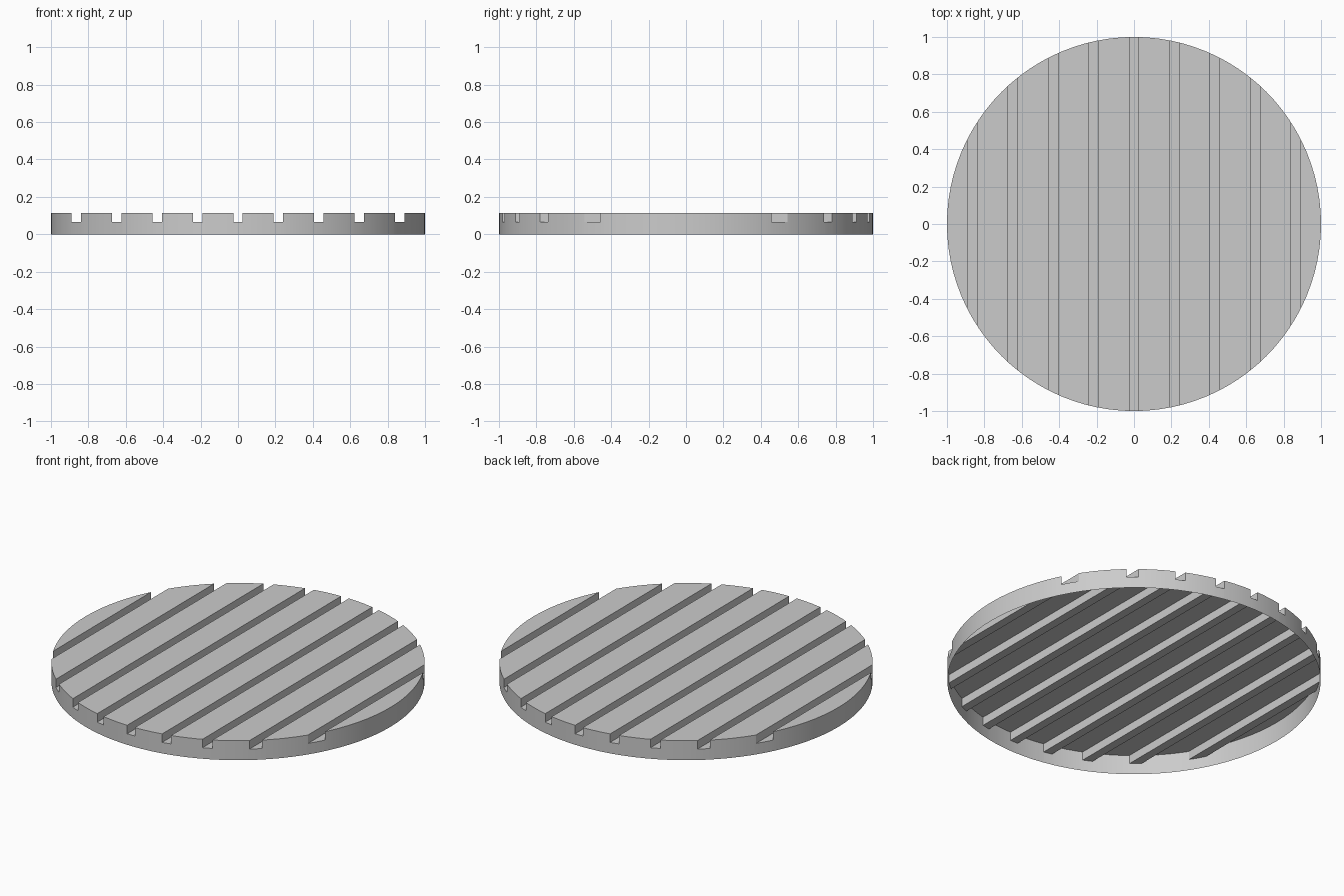
import bpy, bmesh
from mathutils import Vector

cube = bpy.data.objects.get("Cube")
if cube:
    bpy.data.objects.remove(cube, do_unlink=True)

RADIUS, TOP, FLOOR = 1.0, 0.115, 0.065
PITCH, HALF_WIDTH = 0.216, 0.025
centres = [i * PITCH for i in range(-4, 5)]

grey = bpy.data.materials.new("light grey")
grey.use_nodes = True
grey.diffuse_color = (0.6, 0.6, 0.6, 1)
grey.node_tree.nodes["Principled BSDF"].inputs["Base Color"].default_value = (0.6, 0.6, 0.6, 1)


def in_groove(face):
    x = face.calc_center_median().x
    return any(abs(x - c) < HALF_WIDTH for c in centres)


def drop(bm, edges, z):
    """Extrude edges vertically to height z as walls."""
    out = bmesh.ops.extrude_edge_only(bm, edges=edges)
    for v in out["geom"]:
        if isinstance(v, bmesh.types.BMVert):
            v.co.z = z


# Round deck cut into strips along the groove edges
bm = bmesh.new()
bmesh.ops.create_circle(bm, cap_ends=True, radius=RADIUS, segments=96)
for c in centres:
    for x in (c - HALF_WIDTH, c + HALF_WIDTH):
        bmesh.ops.bisect_plane(bm, geom=bm.verts[:] + bm.edges[:] + bm.faces[:],
                               plane_co=(x, 0, 0), plane_no=(1, 0, 0))
cuts = [e for e in bm.edges if len(e.link_faces) == 2]
bmesh.ops.split_edges(bm, edges=cuts)

# Raised slats and sunken groove floors
for f in bm.faces:
    for v in f.verts:
        v.co.z = FLOOR if in_groove(f) else TOP

# Groove side walls and outer rim, open underneath
edges = bm.edges[:]
sides = [e for e in edges if abs(e.verts[0].co.x - e.verts[1].co.x) < 1e-5
         and e.calc_length() > 0.2]
rim = [e for e in edges if e not in sides]
groove_sides = [e for e in sides if in_groove(e.link_faces[0])]
drop(bm, rim, 0)
drop(bm, groove_sides, TOP)
bmesh.ops.remove_doubles(bm, verts=bm.verts, dist=1e-5)

# Turn every face outward: deck up, rim away from the centre, walls into the groove
for f in bm.faces:
    f.normal_update()
    mid = f.calc_center_median()
    if abs(f.normal.z) > 0.5:
        outward = Vector((0, 0, 1))
    elif min(v.co.z for v in f.verts) < 0.01:
        outward = Vector((mid.x, mid.y, 0))
    else:
        nearest = min(centres, key=lambda c: abs(c - mid.x))
        outward = Vector((nearest - mid.x, 0, 0))
    if f.normal.dot(outward) < 0:
        f.normal_flip()

mesh = bpy.data.meshes.new("grooved_disc")
bm.to_mesh(mesh)
bm.free()
mesh.materials.append(grey)
disc = bpy.data.objects.new("grooved_disc", mesh)
bpy.context.collection.objects.link(disc)
bpy.context.view_layer.objects.active = disc
disc.select_set(True)
bpy.ops.object.shade_smooth_by_angle()
